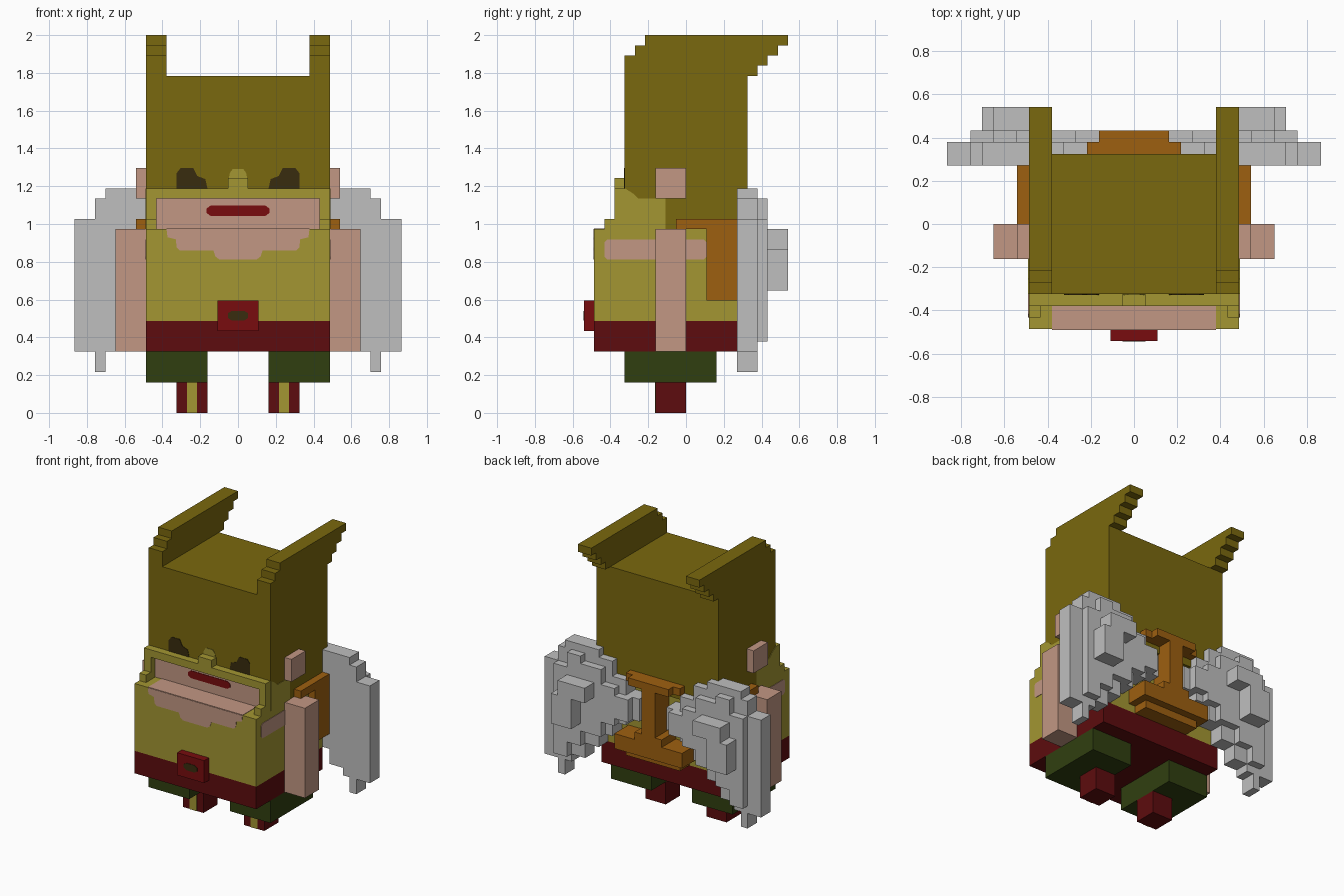
import bpy, bmesh

if "Cube" in bpy.data.objects:
    bpy.data.objects.remove(bpy.data.objects["Cube"])

U = 2 / 37      # one block
T = 0.06        # painted plate thickness, in blocks


def lin(c):
    c /= 255
    return c / 12.92 if c <= 0.04045 else ((c + 0.055) / 1.055) ** 2.4


def material(name, r, g, b):
    m = bpy.data.materials.new(name)
    col = (lin(r), lin(g), lin(b), 1)
    m.diffuse_color = col
    m.use_nodes = True
    node = next(n for n in m.node_tree.nodes if n.type == 'BSDF_PRINCIPLED')
    node.inputs["Base Color"].default_value = col
    return m


HOOD = material("dark olive", 122, 104, 14)
OLIVE = material("light olive", 163, 150, 50)
SKIN = material("skin", 194, 151, 131)
GREY = material("light grey", 191, 191, 191)
BELT = material("dark red", 93, 12, 14)
RED = material("red", 120, 12, 14)
GREEN = material("dark green", 48, 63, 16)
BROWN = material("orange brown", 158, 96, 16)
DARK = material("dark brown", 56, 44, 14)


def finish(name, bm, mat):
    bmesh.ops.recalc_face_normals(bm, faces=bm.faces)
    me = bpy.data.meshes.new(name)
    bm.to_mesh(me)
    bm.free()
    me.materials.append(mat)
    ob = bpy.data.objects.new(name, me)
    bpy.context.collection.objects.link(ob)
    return ob


def blocks(name, mat, *boxes, mirror=False):
    """Join boxes (x0, x1, y0, y1, z0, z1) in block units."""
    bm = bmesh.new()
    for b in boxes:
        copies = [b] + ([(-b[1], -b[0]) + tuple(b[2:])] if mirror else [])
        for x0, x1, y0, y1, z0, z1 in copies:
            vs = bmesh.ops.create_cube(bm, size=1)["verts"]
            for v in vs:
                v.co.x = U * (x1 if v.co.x > 0 else x0)
                v.co.y = U * (y1 if v.co.y > 0 else y0)
                v.co.z = U * (z1 if v.co.z > 0 else z0)
    return finish(name, bm, mat)


def plate(name, mat, pts, at, axis, mirror=False):
    """Thin painted shape; axis 'y' takes (x, z) points, axis 'x' takes (y, z)."""
    bm = bmesh.new()
    for s in ((1, -1) if mirror else (1,)):
        rings = []
        for d in (-T, T):
            if axis == 'y':
                rings.append([bm.verts.new((s * a * U, (at + d) * U, b * U)) for a, b in pts])
            else:
                rings.append([bm.verts.new((s * (at + d) * U, a * U, b * U)) for a, b in pts])
        lo, hi = rings
        bm.faces.new(lo)
        bm.faces.new(hi)
        for i in range(len(pts)):
            j = (i + 1) % len(pts)
            bm.faces.new((lo[i], lo[j], hi[j], hi[i]))
    return finish(name, bm, mat)


def sym(half):
    """Complete a right-hand outline across the centre line."""
    return half + [(-a, b) for a, b in reversed(half)]


# Legs and feet
blocks("trouser_legs", GREEN, (3, 9, -6, 3, 3, 6), mirror=True)
blocks("feet", BELT, (3, 6, -3, 0, 0, 3), mirror=True)
blocks("foot_stripes", OLIVE, (4, 5, -3 - T, -2.9, 0, 3), mirror=True)

# Body, belt and buckle
blocks("belt", BELT, (-9, 9, -9, 5, 6, 9))
blocks("torso", OLIVE, (-9, 9, -9, 5, 9, 18))
blocks("buckle", RED, (-2, 2, -10, -9, 8, 11))
plate("buckle_gem", DARK,
      sym([(.6, 9.05), (1, 9.3), (1, 9.75), (.6, 10)]), -10, 'y')

# Arms, ears and bare skin on the body
blocks("arms", SKIN, (9, 12, -3, 0, 6, 18), mirror=True)
blocks("ears", SKIN, (9, 10, -3, 0, 21, 24), mirror=True)
plate("side_skin", SKIN, [(-8, 15.3), (-7.7, 15), (1.7, 15), (2, 15.3), (2, 16.7),
                          (1.7, 17), (-7.7, 17), (-8, 16.7)], 9, 'x', mirror=True)
plate("chest_skin", SKIN,
      sym([(1.8, 15), (2.2, 15.3), (2.4, 15.9), (5.7, 15.9), (6, 16.2), (6.1, 17),
           (6.9, 17.2), (7, 18)]), -9, 'y')
blocks("chest_ledge", SKIN, (-7, 7, -9, -6, 17.9, 18 + T))

# Head with face recess and beard frame
blocks("hood", HOOD, (-9, 9, -6, 6, 18, 33))
blocks("face", SKIN, (-8, 8, -6 - T, -5.9, 18, 21))
plate("mouth", RED, sym([(2.7, 19.3), (3.1, 19.6), (3.1, 20), (2.7, 20.3)]),
      -6 - T, 'y')
blocks("face_frame", OLIVE, (-9, 9, -7, -6, 21, 22), (8, 9, -7, -6, 18, 22),
       (-9, -8, -7, -6, 18, 22), (8, 9, -8, -7, 18, 19), (-9, -8, -8, -7, 18, 19),
       (-1, 1, -7, -6, 22, 23))
plate("brow_mark", OLIVE, sym([(.9, 23), (.8, 23.5), (.5, 23.9)]), -6, 'y')
plate("cheeks", OLIVE, [(-6, 18), (-2, 18), (-2, 21), (-2.3, 21.3), (-2.8, 21),
                        (-4.7, 21), (-5.2, 21.5), (-6, 22)], 9, 'x', mirror=True)
plate("eyes", DARK, [(3, 22), (6, 22), (6, 23.5), (5.6, 24), (4.4, 24),
                     (4, 23.2), (3.2, 22.9)], -6, 'y', mirror=True)

# Swept horns on the hood: one box per step
blocks("horns", HOOD, (7, 9, -6, 7, 33, 34), (7, 9, -6, 8, 34, 35),
       (7, 9, -5, 9, 35, 36), (7, 9, -4, 10, 36, 37), mirror=True)

# Harness
blocks("side_straps", BROWN, (9, 10, 2, 5, 11, 19), (9, 10, -1, 2, 18, 19), mirror=True)
blocks("back_harness", BROWN, (-4, 4, 5, 7, 19, 20), (-3, 3, 5, 8, 19, 20),
       (-1, 1, 5, 8, 13, 19), (-5, 5, 5, 8, 10, 12), (-4, 4, 5, 7, 9, 10),
       (-2, 2, 5, 8, 12, 13))

# Wings: stepped columns in a base layer, then raised layers behind
blocks("wings", GREY,
       (14, 16, 5, 7, 6, 19), (13, 14, 5, 7, 4, 21), (12, 13, 5, 7, 6, 22),
       (10, 12, 5, 7, 7, 22), (8, 10, 5, 7, 9, 22), (6, 8, 5, 7, 11, 21),
       (4, 6, 5, 7, 13, 19), (2, 4, 5, 7, 14, 17),
       (12, 14, 7, 8, 7, 19), (10, 12, 7, 8, 9, 21), (7, 10, 7, 8, 11, 20),
       (5, 7, 7, 8, 13, 18), (3, 5, 7, 8, 14, 17),
       (8, 12, 8, 10, 16, 18), (10, 13, 8, 10, 12, 16), mirror=True)
